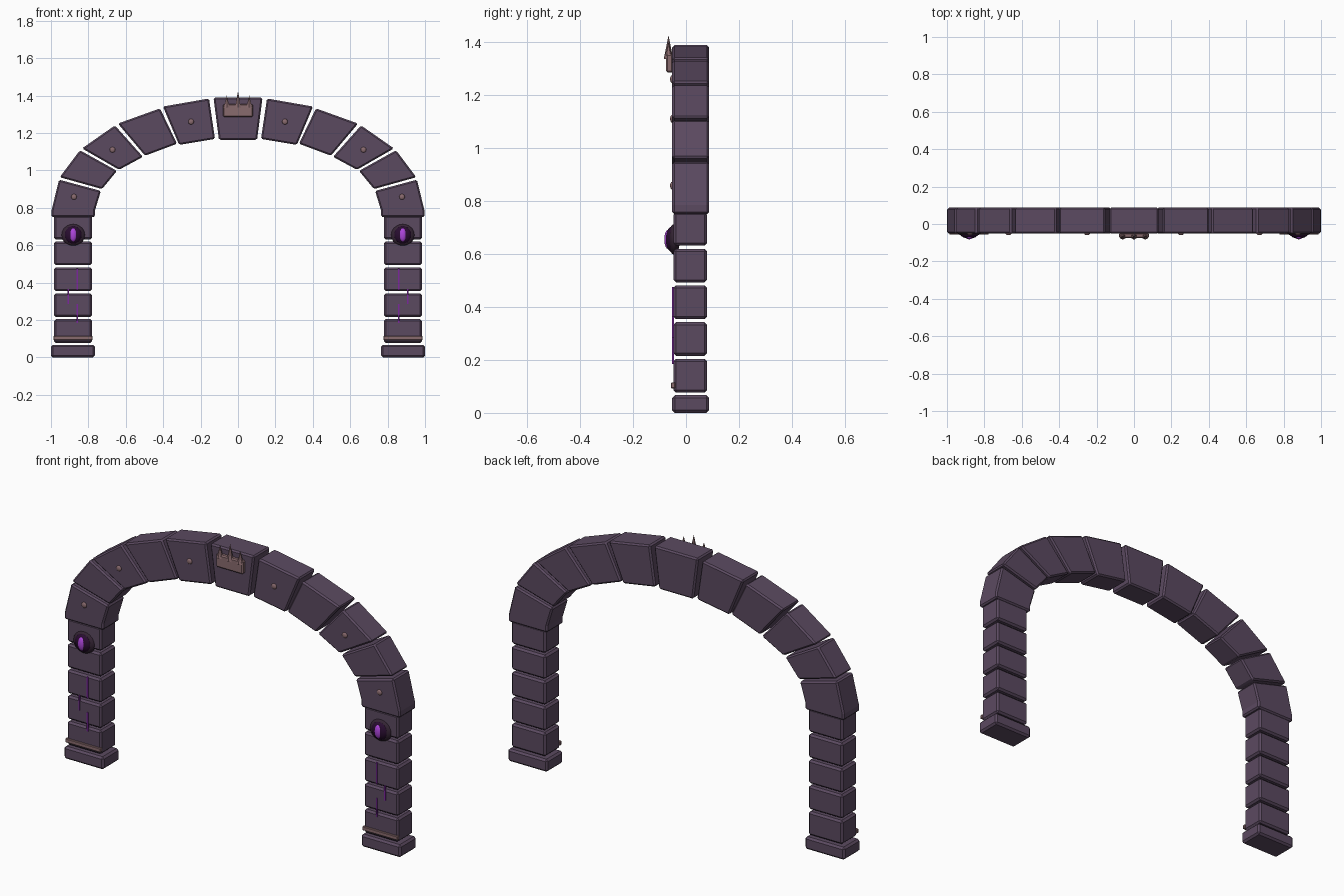
import bpy, bmesh, math
from mathutils import Matrix, Vector

cube = bpy.data.objects.get("Cube")
if cube:
    bpy.data.objects.remove(cube)


def material(name, rgb):
    m = bpy.data.materials.new(name)
    m.use_nodes = True
    m.diffuse_color = (*rgb, 1)
    m.node_tree.nodes["Principled BSDF"].inputs["Base Color"].default_value = (*rgb, 1)
    return m


STONE = material("purple stone", (0.105, 0.068, 0.118))
METAL = material("dull copper", (0.25, 0.145, 0.155))
SOCKET = material("dark socket", (0.035, 0.018, 0.035))
EYE = material("eye black purple", (0.022, 0.004, 0.03))
GLOW = material("bright violet", (0.42, 0.06, 0.72))
CRACK = material("crack violet", (0.2, 0.02, 0.34))


def finish(name, bm, mat, bevel=0, smooth=False):
    bmesh.ops.recalc_face_normals(bm, faces=bm.faces)
    mesh = bpy.data.meshes.new(name)
    bm.to_mesh(mesh)
    bm.free()
    mesh.materials.append(mat)
    ob = bpy.data.objects.new(name, mesh)
    bpy.context.collection.objects.link(ob)
    if bevel:
        mod = ob.modifiers.new("Bevel", "BEVEL")
        mod.width = bevel
        mod.segments = 1
    if smooth:
        for p in mesh.polygons:
            p.use_smooth = True
    return ob


def prism(name, points, y0, y1, mat, bevel=0):
    """Extrude an x-z outline from y0 to y1."""
    bm = bmesh.new()
    face = bm.faces.new([bm.verts.new((x, y0, z)) for x, z in points])
    out = bmesh.ops.extrude_face_region(bm, geom=[face])["geom"]
    moved = [v for v in out if isinstance(v, bmesh.types.BMVert)]
    bmesh.ops.translate(bm, verts=moved, vec=(0, y1 - y0, 0))
    return finish(name, bm, mat, bevel)


def box(name, x0, x1, y0, y1, z0, z1, mat, bevel=0):
    return prism(name, [(x0, z0), (x1, z0), (x1, z1), (x0, z1)], y0, y1, mat, bevel)


def ball(name, centre, radii, mat):
    bm = bmesh.new()
    m = Matrix.Translation(centre) @ Matrix.Diagonal((*radii, 1))
    bmesh.ops.create_uvsphere(bm, u_segments=16, v_segments=10, radius=1, matrix=m)
    return finish(name, bm, mat, smooth=True)


def cone(name, x, y, z0, z1, r):
    bm = bmesh.new()
    bmesh.ops.create_cone(bm, cap_ends=True, segments=6, radius1=r, radius2=0,
                          depth=z1 - z0, matrix=Matrix.Translation((x, y, (z0 + z1) / 2)))
    return finish(name, bm, METAL)


# Arch stones of one half, from the springer up to the keystone
ARCH = [
    [(.997, .75), (.765, .75), (.765, .785), (.733, .89), (.957, .95), (.997, .785)],
    [(.953, .963), (.727, .9), (.647, .997), (.845, 1.107)],
    [(.834, 1.117), (.636, 1.003), (.508, 1.072), (.658, 1.24)],
    [(.642, 1.25), (.497, 1.078), (.326, 1.142), (.417, 1.331)],
    [(.401, 1.341), (.315, 1.136), (.123, 1.168), (.155, 1.384)],
]
STUDS = [(.877, .858), (.671, 1.11), (.251, 1.26)]
CRACKS = [(.859, .36, .475), (.908, .285, .365), (.859, .185, .285)]

for side, s in (("left", 1), ("right", -1)):
    # Pillar
    box(f"{side}_base", s * .765, s * 1.0, -.052, .087, 0, .067, STONE, .01)
    for i in range(5):
        z = .077 + i * .1385
        box(f"{side}_pillar_block_{i + 1}", s * .78, s * .984, -.048, .08,
            z, z + .127, STONE, .01)
    box(f"{side}_pillar_band", s * .777, s * .987, -.057, -.04, .093, .115, METAL, .003)
    for i, (x, z0, z1) in enumerate(CRACKS):
        box(f"{side}_crack_{i + 1}", s * (x - .004), s * (x + .004), -.052, -.045,
            z0, z1, CRACK)
    # Eye
    ex, ez = s * .881, .655
    ball(f"{side}_eye_socket", (ex, -.045, ez), (.064, .022, .058), SOCKET)
    ball(f"{side}_eyeball", (ex, -.052, ez), (.048, .026, .048), EYE)
    ball(f"{side}_eye_slit", (ex, -.068, ez), (.02, .014, .036), GLOW)
    # Arch and studs
    for i, pts in enumerate(ARCH):
        prism(f"{side}_arch_stone_{i + 1}", [(s * x, z) for x, z in pts],
              -.052, .087, STONE, .008)
    for i, (x, z) in enumerate(STUDS):
        ball(f"{side}_stud_{i + 1}", (s * x, -.052, z), (.015, .008, .015), METAL)

# Keystone with spiked plate
prism("keystone", [(-.131, 1.388), (-.102, 1.163), (.102, 1.163), (.131, 1.388)],
      -.052, .087, STONE, .008)
box("keystone_plate", -.08, .08, -.075, -.048, 1.285, 1.355, METAL, .006)
for name, x, top in (("left", .06, 1.4), ("middle", 0, 1.425), ("right", -.06, 1.4)):
    cone(f"{name}_spike", x, -.066, 1.335, top, .018)
